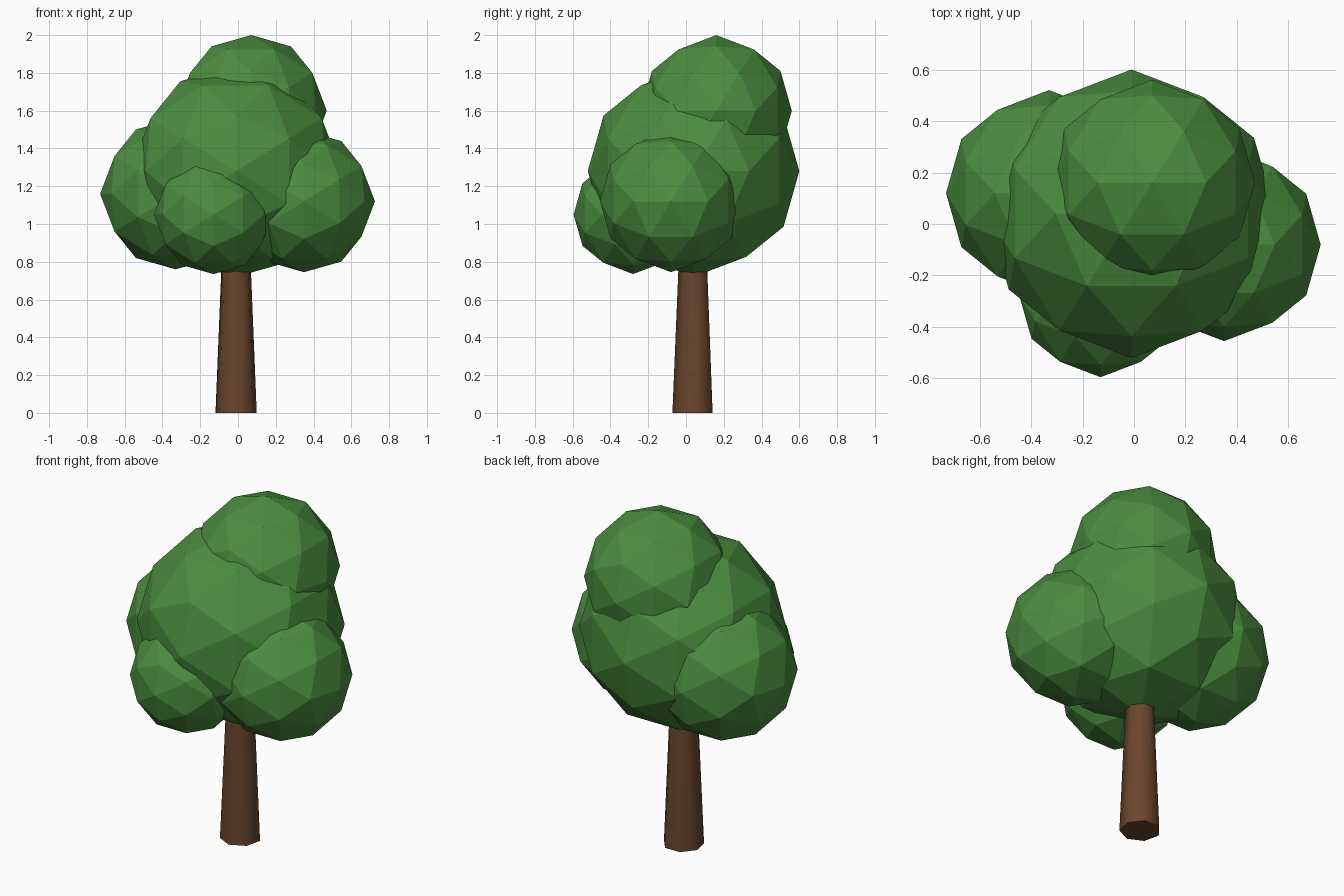
import bpy, bmesh
from math import sqrt
from mathutils import Matrix, Vector

if "Cube" in bpy.data.objects:
    bpy.data.objects.remove(bpy.data.objects["Cube"])


def make_material(name, color):
    mat = bpy.data.materials.new(name)
    mat.use_nodes = True
    mat.diffuse_color = color
    mat.node_tree.nodes["Principled BSDF"].inputs["Base Color"].default_value = color
    return mat


def add_object(name, bm, mat, location):
    bmesh.ops.recalc_face_normals(bm, faces=bm.faces)
    mesh = bpy.data.meshes.new(name)
    bm.to_mesh(mesh)
    bm.free()
    mesh.materials.append(mat)
    obj = bpy.data.objects.new(name, mesh)
    obj.location = location
    bpy.context.collection.objects.link(obj)
    return obj


leaf_green = make_material("leaf green", (0.07, 0.27, 0.05, 1))
bark_brown = make_material("bark brown", (0.14, 0.06, 0.026, 1))


# Faceted leaf ball: an icosahedron aligned to the axes, split once and rounded
def leaf_ball(name, radius, location):
    bm = bmesh.new()
    golden = (1 + sqrt(5)) / 2
    for a in (-golden, golden):
        for b in (-1, 1):
            for corner in ((a, b, 0), (0, a, b), (b, 0, a)):
                bm.verts.new(corner)
    bmesh.ops.convex_hull(bm, input=bm.verts)
    bmesh.ops.subdivide_edges(bm, edges=bm.edges[:], cuts=1, use_grid_fill=True)
    for v in bm.verts:
        v.co = v.co.normalized() * radius
    return add_object(name, bm, leaf_green, location)


# Tapered seven-sided trunk, one corner to the front
def tree_trunk(height, bottom, top, location):
    bm = bmesh.new()
    bmesh.ops.create_cone(bm, cap_ends=True, segments=7, radius1=bottom,
                          radius2=top, depth=height)
    front = min(bm.verts, key=lambda v: v.co.y).co
    turn = Vector((front.x, front.y)).angle_signed(Vector((0, -1)))
    bmesh.ops.rotate(bm, verts=bm.verts, matrix=Matrix.Rotation(-turn, 3, "Z"))
    bmesh.ops.translate(bm, verts=bm.verts, vec=(0, 0, height / 2))
    for f in bm.faces:
        f.smooth = len(f.verts) == 4
    for e in bm.edges:
        e.smooth = all(f.smooth for f in e.link_faces)
    return add_object("trunk", bm, bark_brown, location)


tree_trunk(0.96, 0.112, 0.072, (-0.01, 0.04, 0))
leaf_ball("main_crown", 0.56, (-0.01, 0.04, 1.28))
leaf_ball("top_crown", 0.40, (0.07, 0.16, 1.60))
leaf_ball("right_crown", 0.40, (-0.33, 0.12, 1.16))
leaf_ball("left_crown", 0.375, (0.35, -0.08, 1.12))
leaf_ball("front_crown", 0.315, (-0.13, -0.28, 1.05))
